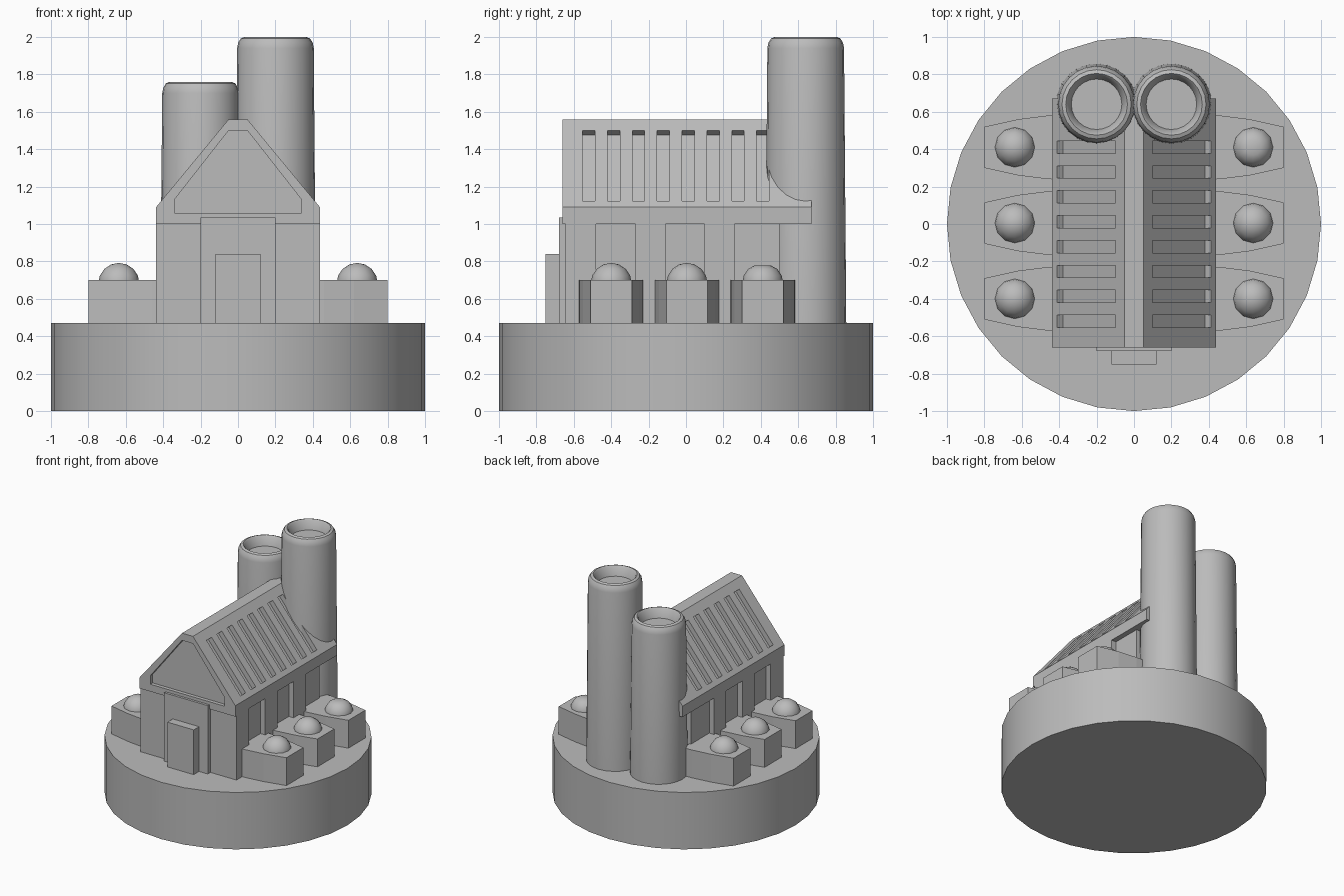
import bpy, bmesh, math
from mathutils import Vector, Matrix

cube = bpy.data.objects.get("Cube")
if cube:
    bpy.data.objects.remove(cube, do_unlink=True)

GREY = (0.5, 0.5, 0.5, 1)
stone = bpy.data.materials.new("stone grey")
stone.use_nodes = True
stone.diffuse_color = GREY
stone.node_tree.nodes["Principled BSDF"].inputs["Base Color"].default_value = GREY

GROUND = 0.47


def finish(name, bm, smooth=False):
    """Turn a bmesh into a named object."""
    bmesh.ops.recalc_face_normals(bm, faces=bm.faces)
    mesh = bpy.data.meshes.new(name)
    bm.to_mesh(mesh)
    bm.free()
    obj = bpy.data.objects.new(name, mesh)
    bpy.context.collection.objects.link(obj)
    mesh.materials.append(stone)
    if smooth:
        bpy.ops.object.select_all(action='DESELECT')
        obj.select_set(True)
        bpy.context.view_layer.objects.active = obj
        bpy.ops.object.shade_smooth_by_angle(angle=math.radians(35))
    return obj


def add_box(bm, x, y, z):
    """Box from (low, high) pairs."""
    lo, hi = Vector((x[0], y[0], z[0])), Vector((x[1], y[1], z[1]))
    mat = Matrix.Translation((lo + hi) / 2) @ Matrix.Diagonal((hi - lo).to_4d())
    bmesh.ops.create_cube(bm, size=1, matrix=mat)


def add_prism(bm, points, offset):
    """Extrude a closed outline along an offset."""
    face = bm.faces.new([bm.verts.new(p) for p in points])
    new = bmesh.ops.extrude_face_region(bm, geom=[face])["geom"]
    verts = [v for v in new if isinstance(v, bmesh.types.BMVert)]
    bmesh.ops.translate(bm, verts=verts, vec=offset)


def carve(obj, bm):
    """Subtract a cutter mesh and discard the cutter."""
    cutter = finish("cutter", bm)
    cutter.hide_render = True
    mod = obj.modifiers.new("carve", 'BOOLEAN')
    mod.operation, mod.solver, mod.object = 'DIFFERENCE', 'EXACT', cutter
    bpy.context.view_layer.objects.active = obj
    bpy.ops.object.modifier_apply(modifier=mod.name)
    bpy.data.objects.remove(cutter, do_unlink=True)


def lathe(name, profile, x, y, steps):
    """Spin an (r, z) profile around a vertical axis."""
    bm = bmesh.new()
    verts = [bm.verts.new((r, 0, z)) for r, z in profile]
    edges = [bm.edges.new(pair) for pair in zip(verts, verts[1:])]
    bmesh.ops.spin(bm, geom=verts + edges, axis=(0, 0, 1), cent=(0, 0, 0),
                   angle=math.tau, steps=steps, use_duplicate=False)
    bmesh.ops.remove_doubles(bm, verts=bm.verts, dist=0.0005)
    bmesh.ops.translate(bm, verts=bm.verts, vec=(x, y, 0))
    return finish(name, bm, smooth=True)


# Round base
lathe("round_base", [(0, 0), (1, 0), (1, GROUND), (0, GROUND)], 0, 0, 32)

# Hall walls with recessed bays on both sides
bm = bmesh.new()
add_box(bm, (-0.438, 0.438), (-0.645, 0.5), (GROUND - 0.02, 1.02))
walls = finish("hall_walls", bm)
bm = bmesh.new()
for side in (-1, 1):
    for start, end in ((-0.48, -0.27), (-0.11, 0.1), (0.26, 0.52)):
        add_box(bm, sorted((side * 0.395, side * 0.5)), (start, end), (GROUND, 1.1))
carve(walls, bm)

# Entrance frame and door
for name, half, front, top in (("entrance_frame", 0.2, -0.68, 1.035),
                               ("entrance_door", 0.12, -0.75, 0.84)):
    bm = bmesh.new()
    add_box(bm, (-half, half), (front, -0.6), (GROUND - 0.02, top))
    finish(name, bm)

# Gabled roof
FRONT, BACK = -0.66, 0.67


def gable(half, low, eave, ridge_half, ridge, y):
    right = [(half, y, low), (half, y, eave), (ridge_half, y, ridge)]
    return right + [(-x, y, z) for x, y, z in reversed(right)]


bm = bmesh.new()
add_prism(bm, gable(0.438, 1.0, 1.09, 0.05, 1.56, FRONT), (0, BACK - FRONT, 0))
roof = finish("gabled_roof", bm)

# Sunken gable panels and slots down each slope
bm = bmesh.new()
for y in (FRONT - 0.03, BACK - 0.03):
    add_prism(bm, gable(0.34, 1.06, 1.13, 0.05, 1.5, y), (0, 0.06, 0))
for side in (-1, 1):
    normal = Vector((side * 0.47, 0, 0.388)).normalized()
    low, high = Vector((side * 0.41, 0, 1.123)), Vector((side * 0.1, 0, 1.5))
    outline = [low - normal * 0.04, low + normal * 0.05,
               high + normal * 0.05, high - normal * 0.04]
    for i in range(8):
        shift = Vector((0, -0.553 + 0.133 * i, 0))
        add_prism(bm, [p + shift for p in outline], (0, 0.066, 0))
carve(roof, bm)

# Two chimneys with rounded rims and shallow mouths
for name, x, top in (("short_chimney", -0.2, 1.76), ("tall_chimney", 0.2, 2.0)):
    lathe(name, [(0, GROUND - 0.02), (0.217, GROUND - 0.02), (0.205, top - 0.06),
                 (0.199, top - 0.03), (0.185, top - 0.008), (0.165, top),
                 (0.155, top - 0.01), (0.135, top - 0.08), (0, top - 0.08)], x, 0.64, 24)

# Tapered side blocks, each with a dome
for side, label in ((-1, "right"), (1, "left")):
    for y, place in ((-0.4, "front"), (0.005, "middle"), (0.41, "back")):
        bm = bmesh.new()
        edge = [(0.38, 0.173), (0.46, 0.17), (0.62, 0.15), (0.8, 0.11)]
        outline = edge + [(x, -w) for x, w in reversed(edge)]
        add_prism(bm, [(side * x, y + w, GROUND - 0.02) for x, w in outline], (0, 0, 0.25))
        finish(f"{label}_{place}_block", bm)

        bm = bmesh.new()
        bmesh.ops.create_uvsphere(bm, u_segments=12, v_segments=8, radius=0.11,
                                  matrix=Matrix.Translation((side * 0.637, y, 0.682)))
        if side > 0 and place == "back":
            for v in bm.verts:
                v.co.z = min(v.co.z, 0.779)
        finish(f"{label}_{place}_dome", bm, smooth=True)
